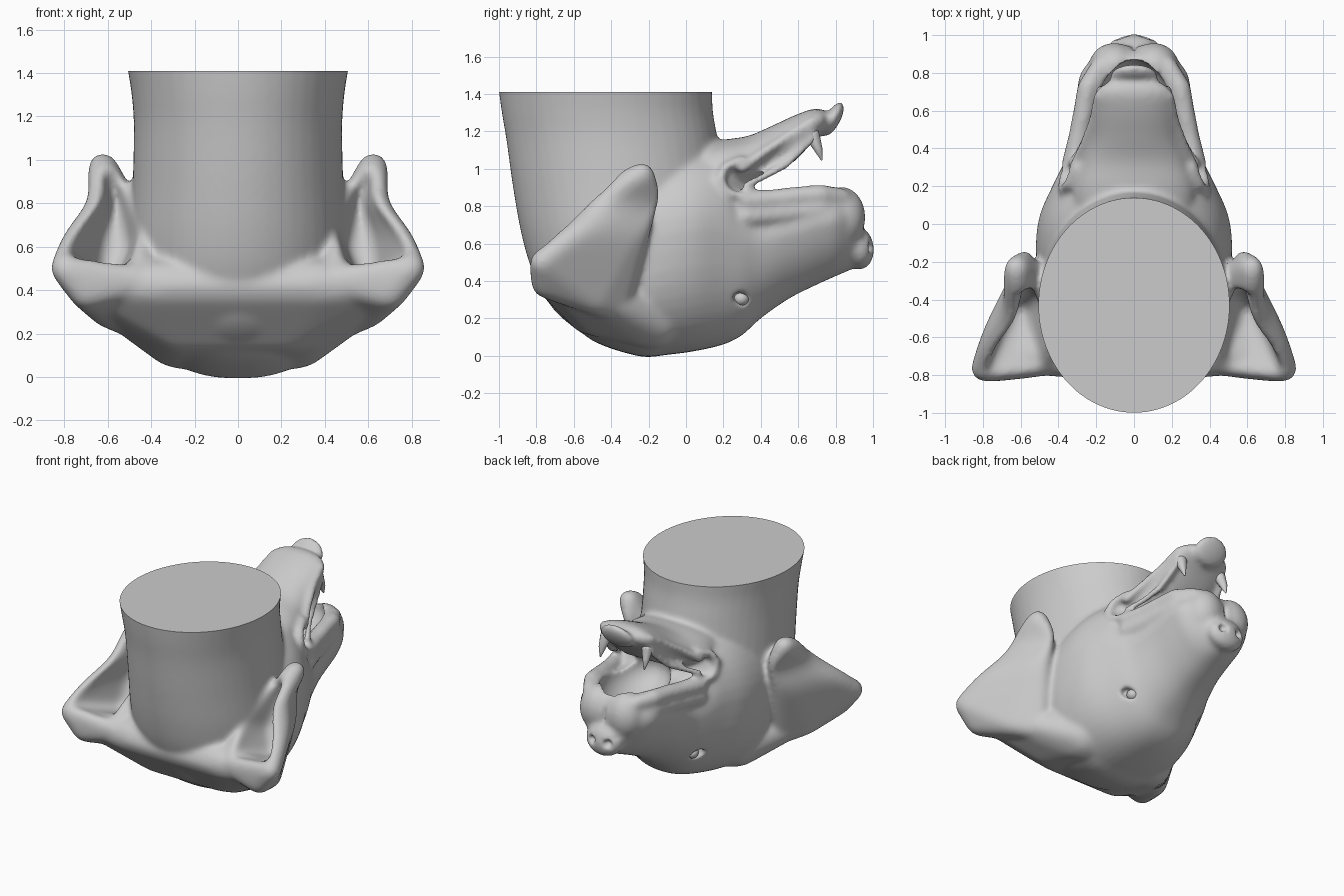
import bpy, bmesh, math
from mathutils import Vector, Matrix

if "Cube" in bpy.data.objects:
    bpy.data.objects.remove(bpy.data.objects["Cube"])


def new_obj(name, bm):
    bmesh.ops.recalc_face_normals(bm, faces=bm.faces[:])
    me = bpy.data.meshes.new(name)
    bm.to_mesh(me)
    bm.free()
    ob = bpy.data.objects.new(name, me)
    bpy.context.scene.collection.objects.link(ob)
    return ob


def spline(rows, steps=5):
    out = []
    for i in range(len(rows) - 1):
        a, b, c, d = (rows[max(0, min(len(rows) - 1, i + k))] for k in (-1, 0, 1, 2))
        for s in range(steps):
            t = s / steps
            out.append([0.5 * (2*q + (r-p)*t + (2*p-5*q+4*r-u)*t*t + (3*q-p-3*r+u)*t**3)
                        for p, q, r, u in zip(a, b, c, d)])
    return out + [list(rows[-1])]


def loft(name, rows, vertical=False, n=48, e=2.0):
    """rows: (station, low, high, half width, width ratio at the low side)"""
    bm = bmesh.new()
    rings = []
    for st, lo, hi, w, taper in spline(rows):
        ring = []
        for k in range(n):
            a = 2 * math.pi * k / n
            c, s = math.cos(a), math.sin(a)
            u = math.copysign(abs(c) ** (2 / e), c)
            v = math.copysign(abs(s) ** (2 / e), s)
            f = taper + (1 - taper) * min(1, (v + 1) * 0.8)
            x, h = u * w * f, (lo + hi) / 2 + v * (hi - lo) / 2
            ring.append(bm.verts.new((x, h, st) if vertical else (x, st, h)))
        rings.append(ring)
    for r, q in zip(rings, rings[1:]):
        for k in range(n):
            bm.faces.new((r[k], r[(k+1) % n], q[(k+1) % n], q[k]))
    bm.faces.new(rings[0])
    bm.faces.new(rings[-1])
    return new_obj(name, bm)


def ball(name, c, r, rot=0.0):
    bm = bmesh.new()
    bmesh.ops.create_uvsphere(bm, u_segments=32, v_segments=20, radius=1)
    bm.transform(Matrix.Translation(c) @ Matrix.Rotation(rot, 4, 'X') @ Matrix.Diagonal((*r, 1)))
    return new_obj(name, bm)


def hull(name, pts, side=1):
    """Convex skin around spheres given as (x, y, z, r)"""
    bm = bmesh.new()
    for x, y, z, r in pts:
        bmesh.ops.create_icosphere(bm, subdivisions=2, radius=r,
                                   matrix=Matrix.Translation((x * side, y, z)))
    res = bmesh.ops.convex_hull(bm, input=bm.verts[:])
    junk = {v for v in res['geom_interior'] + res['geom_unused'] if isinstance(v, bmesh.types.BMVert)}
    bmesh.ops.delete(bm, geom=list(junk), context='VERTS')
    return new_obj(name, bm)


def chain(name, pts, side):
    return [hull(name, pair, side) for pair in zip(pts, pts[1:])]


def bake(ob):
    dg = bpy.context.evaluated_depsgraph_get()
    me = bpy.data.meshes.new_from_object(ob.evaluated_get(dg))
    ob.modifiers.clear()
    ob.data = me


def carve(ob, cutters):
    for c in cutters:
        m = ob.modifiers.new("cut", 'BOOLEAN')
        m.operation, m.object, m.solver = 'DIFFERENCE', c, 'EXACT'
    bake(ob)
    for c in cutters:
        bpy.data.objects.remove(c)


def remesh(ob, voxel, smooth):
    m = ob.modifiers.new("remesh", 'REMESH')
    m.mode, m.voxel_size = 'VOXEL', voxel
    s = ob.modifiers.new("smooth", 'SMOOTH')
    s.factor, s.iterations = 0.5, smooth
    bake(ob)


# neck, running up from the upturned skull
parts = [loft("neck", [
    (0.05, -0.40, 0.05, 0.26, 1), (0.12, -0.55, 0.10, 0.36, 1), (0.25, -0.71, 0.18, 0.45, 1),
    (0.45, -0.82, 0.20, 0.49, 1), (0.65, -0.88, 0.20, 0.495, 1), (0.9, -0.925, 0.20, 0.485, 1),
    (1.15, -0.96, 0.17, 0.48, 1), (1.3, -0.985, 0.145, 0.49, 1), (1.41, -1.0, 0.14, 0.507, 1),
    (1.5, -1.01, 0.14, 0.52, 1)], True)]
# skull and muzzle
parts.append(loft("head", [
    (-0.62, 0.2, 0.6, 0.25, 1), (-0.5, 0.08, 0.85, 0.44, .95),
    (-0.25, -0.003, 1.05, 0.51, .95), (-0.1, 0.005, 1.1, 0.525, .92), (0.05, 0.025, 1.12, 0.505, .88),
    (0.2, 0.06, 1.1, 0.44, .84), (0.3, 0.11, 0.97, 0.39, .8), (0.4, 0.2, 0.89, 0.345, .75),
    (0.55, 0.305, 0.895, 0.32, .65), (0.7, 0.38, 0.92, 0.31, .6), (0.8, 0.425, 0.91, 0.29, .6),
    (0.88, 0.46, 0.87, 0.22, .6), (0.94, 0.5, 0.77, 0.13, .7)], e=2.4))
# lower jaw, raised open
parts.append(loft("lower_jaw", [
    (-0.1, 0.8, 1.06, 0.3, 1), (0.08, 0.82, 1.13, 0.32, 1), (0.2, 0.85, 1.155, 0.32, 1),
    (0.33, 0.89, 1.175, 0.28, 1), (0.45, 0.945, 1.225, 0.24, 1), (0.58, 1.04, 1.285, 0.225, 1),
    (0.68, 1.145, 1.32, 0.21, 1), (0.735, 1.2, 1.315, 0.17, 1), (0.76, 1.23, 1.29, 0.09, 1)], e=2.2))
# tongue tip, nose
parts.append(ball("tongue", (0, 0.785, 1.265), (0.13, 0.04, 0.105), -0.5))
parts.append(ball("nose", (0, 0.925, 0.575), (0.14, 0.08, 0.115), 0.1))
# broad back of the skull, from one ear to the other
spots = [(.27, -.18, .2, .17), (.27, -.48, .3, .2), (.39, -.3, .24, .13), (.5, -.4, .29, .105),
         (.68, -.71, .42, .08), (.35, -.69, .42, .13)]
occiput = hull("occiput", spots + [(-x, y, z, r) for x, y, z, r in spots])
remesh(occiput, 0.02, 12)
parts.append(occiput)

for s in (1, -1):
    # upper lip pads and rims
    parts.append(ball("lip_pad", (0.105 * s, 0.83, 0.74), (0.135, 0.13, 0.165)))
    lip = [(.325, .32, .825, .06), (.29, .47, .835, .058), (.265, .6, .85, .058),
           (.245, .72, .86, .058), (.18, .83, .845, .055), (.1, .89, .8, .05)]
    parts += chain("lip_rim", lip, s)
    parts += chain("lip_wall", [(x, y, z - .08, r) for x, y, z, r in lip[:5]], s)
    # lip and cheek folds around the corner of the mouth
    parts += chain("lip_fold", [(.33, .32, .91, .025), (.27, .42, .96, .025), (.225, .53, 1.02, .025),
                                (.205, .62, 1.1, .022), (.19, .69, 1.17, .02)], s)
    parts += chain("jaw_fold", [(.32, .3, 1.0, .03), (.265, .42, 1.09, .028),
                                (.22, .55, 1.18, .022), (.195, .68, 1.26, .02)], s)
    parts += chain("cheek_fold", [(.36, .32, .85, .02), (.38, .22, .87, .025), (.375, .18, .94, .028),
                                  (.35, .21, 1.01, .028), (.31, .3, 1.05, .025)], s)
    # cupped ear, opening backwards
    ear = hull("ear", [(.49, -.38, .26, .085), (.60, -.5, .30, .08), (.80, -.77, .5, .07),
                       (.70, -.755, .38, .075), (.40, -.74, .44, .06), (.625, -.235, .965, .075),
                       (.625, -.3, .94, .07), (.605, -.2, .86, .07), (.5, -.27, .8, .045)], s)
    cup = hull("cup", [(.75, -.76, .57, .03), (.52, -.74, .54, .03), (.6, -.46, .49, .05),
                       (.61, -.33, .88, .02), (.575, -.31, .8, .03), (.53, -.4, .6, .03),
                       (.74, -1.0, .85, .05), (.4, -1.0, .85, .05), (.53, -.6, 1.2, .05)], s)
    carve(ear, [cup])
    remesh(ear, 0.016, 16)
    # draw the ear in below its tip
    for v in ear.data.vertices:
        k = max(0, min(1, (abs(v.co.x) - 0.54) / 0.12))
        v.co.x -= s * 0.055 * k * math.exp(-((v.co.z - 0.81) / 0.12) ** 2)
    parts.append(ear)

# weld everything into one smooth skin
bm = bmesh.new()
for p in parts:
    bm.from_mesh(p.data)
    bpy.data.objects.remove(p)
head = new_obj("dog_head", bm)
remesh(head, 0.014, 8)

# eye positions on the skin
eyes = []
for s in (1, -1):
    ok, hit, nor, _ = head.ray_cast(Vector((2 * s, 0.30, 0.30)), Vector((-s, 0, 0)))
    eyes.append(hit if ok else Vector((0.33 * s, 0.30, 0.3)))

# mouth hollow, lip cleft, nostrils, eye sockets
cuts = [ball("mouth", (0, 0.58, 0.86), (0.2, 0.29, 0.17)),
        ball("cleft", (0, 0.97, 0.79), (0.018, 0.06, 0.13))]
for s, e in zip((1, -1), eyes):
    cuts.append(ball("nostril", (0.065 * s, 0.995, 0.58), (0.032, 0.045, 0.03)))
    cuts.append(ball("nostril_slit", (0.115 * s, 0.965, 0.62), (0.03, 0.04, 0.014)))
    cuts.append(ball("socket", e, (0.045, 0.062, 0.035), -0.6))
carve(head, cuts)
remesh(head, 0.013, 7)

# flat cut across the neck
bm = bmesh.new()
bm.from_mesh(head.data)
res = bmesh.ops.bisect_plane(bm, geom=bm.verts[:] + bm.edges[:] + bm.faces[:],
                             plane_co=(0, 0, 1.41), plane_no=(0, 0, 1), clear_outer=True)
rim = [g for g in res['geom_cut'] if isinstance(g, bmesh.types.BMEdge)]
bmesh.ops.contextual_create(bm, geom=rim)
bm.to_mesh(head.data)
bm.free()

# eyeballs and lower canines
shown = [head]
for s, e in zip((1, -1), eyes):
    shown.append(ball("eyeball", e + Vector((-0.045 * s, -0.005, 0.005)), (0.042, 0.042, 0.038)))
    shown.append(hull("canine", [(.165 * s, .675, 1.18, .04), (.175 * s, .705, 1.11, .024),
                                 (.175 * s, .725, 1.05, .006)]))
for ob in shown:
    bpy.ops.object.select_all(action='DESELECT')
    ob.select_set(True)
    bpy.context.view_layer.objects.active = ob
    bpy.ops.object.shade_smooth_by_angle(angle=math.radians(50))
